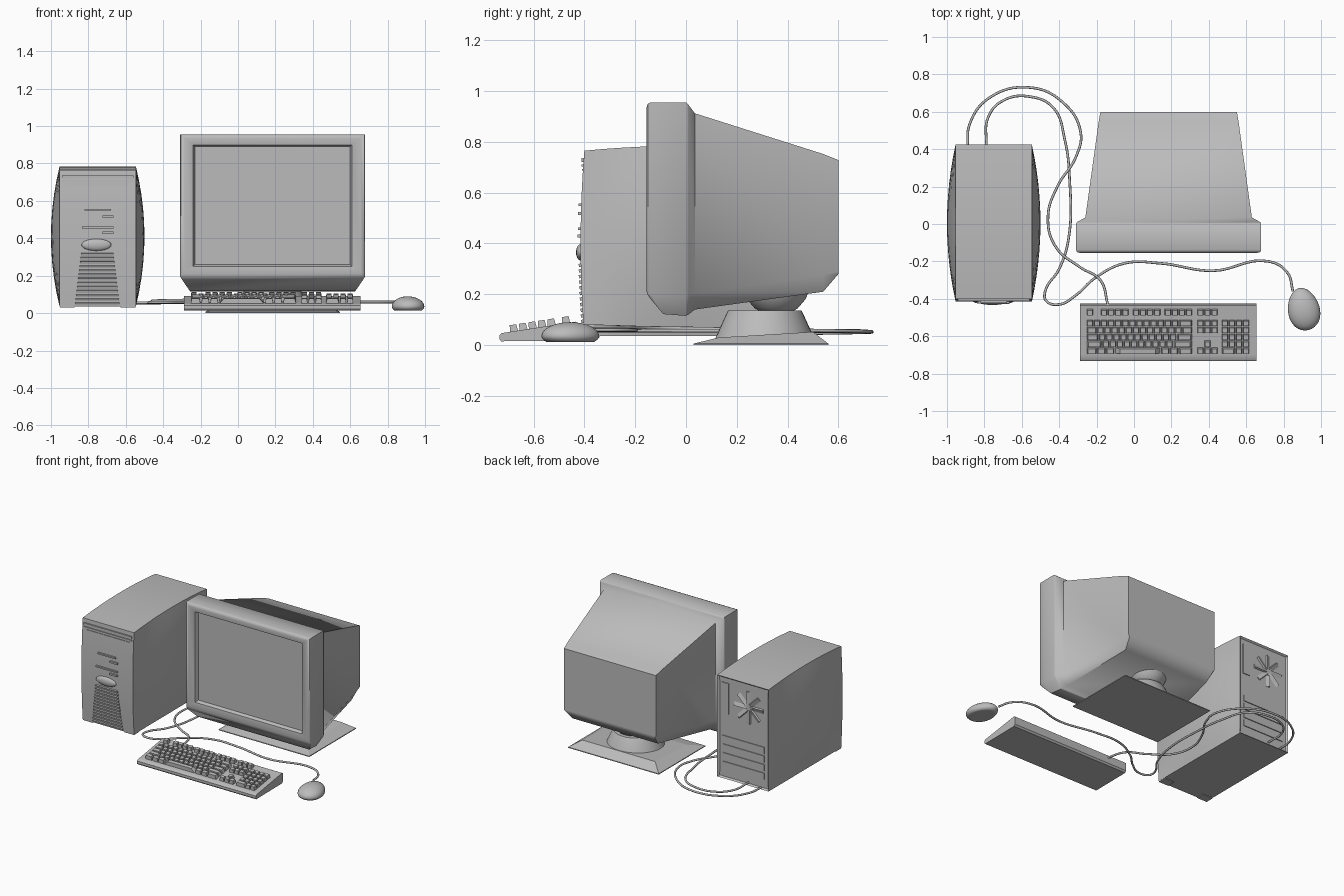
import bpy, bmesh, math
from mathutils import Vector, Matrix

if "Cube" in bpy.data.objects:
    bpy.data.objects.remove(bpy.data.objects["Cube"])

grey = bpy.data.materials.new("casing_grey")
grey.use_nodes = True
grey.diffuse_color = (0.5, 0.5, 0.5, 1)
grey.node_tree.nodes["Principled BSDF"].inputs["Base Color"].default_value = (0.5, 0.5, 0.5, 1)


def finish(name, bm, angle=None):
    """Turn a bmesh into a named grey object, smooth below the given angle."""
    bmesh.ops.recalc_face_normals(bm, faces=bm.faces)
    mesh = bpy.data.meshes.new(name)
    bm.to_mesh(mesh)
    bm.free()
    mesh.materials.append(grey)
    obj = bpy.data.objects.new(name, mesh)
    bpy.context.scene.collection.objects.link(obj)
    if angle:
        bpy.ops.object.select_all(action='DESELECT')
        obj.select_set(True)
        bpy.context.view_layer.objects.active = obj
        bpy.ops.object.shade_smooth_by_angle(angle=math.radians(angle))
    return obj


def add_box(bm, centre, size, taper=1.0, rot=None):
    """Box whose top face is scaled by taper."""
    verts = bmesh.ops.create_cube(bm, size=1)["verts"]
    for v in verts:
        s = taper if v.co.z > 0 else 1
        p = Vector((v.co.x * size[0] * s, v.co.y * size[1] * s, v.co.z * size[2]))
        v.co = (rot @ p if rot else p) + Vector(centre)


def loft(bm, rings, caps=True):
    """Skin closed rings of equal length; cap rows join mirrored points."""
    rows = [[bm.verts.new(p) for p in r] for r in rings]
    n = len(rows[0])
    for a, b in zip(rows, rows[1:]):
        for i in range(n):
            j = (i + 1) % n
            bm.faces.new((a[i], a[j], b[j], b[i]))
    ends = []
    for row in (rows[0], rows[-1]) if caps else ():
        ends.append([bm.faces.new((row[i], row[i + 1], row[n - 2 - i], row[n - 1 - i]))
                     for i in range(n // 2 - 1)])
    return ends


def lathe(name, x, y, profile, angle=40, steps=40):
    bm = bmesh.new()
    rings = [[(x + r * math.cos(t * math.tau / steps), y + r * math.sin(t * math.tau / steps), z)
              for t in range(steps)] for r, z in profile]
    loft(bm, rings)
    return finish(name, bm, angle)


# Monitor housing: rings from the screen outwards, then over the bezel to the back
MX = 0.185


def monitor_ring(y, half, top, mid, low, low_half, back=0):
    return [(MX + half, y, top), (MX + half, y + back, mid), (MX + low_half, y, low),
            (MX - low_half, y, low), (MX - half, y + back, mid), (MX - half, y, top)]


bm = bmesh.new()
loft(bm, [
    monitor_ring(-0.122, 0.415, 0.890, 0.268, 0.260, 0.415),
    monitor_ring(-0.145, 0.425, 0.900, 0.258, 0.250, 0.425),
    monitor_ring(-0.155, 0.470, 0.935, 0.222, 0.210, 0.470),
    monitor_ring(-0.150, 0.490, 0.950, 0.205, 0.195, 0.485),
    monitor_ring(-0.138, 0.495, 0.955, 0.198, 0.180, 0.485),
    monitor_ring(-0.090, 0.495, 0.955, 0.198, 0.122, 0.445),
    monitor_ring(0.000, 0.495, 0.955, 0.198, 0.115, 0.440),
    monitor_ring(0.010, 0.490, 0.945, 0.200, 0.120, 0.440),
    monitor_ring(0.035, 0.445, 0.912, 0.205, 0.140, 0.410),
    monitor_ring(0.540, 0.375, 0.752, 0.275, 0.210, 0.340),
    monitor_ring(0.600, 0.365, 0.728, 0.290, 0.280, 0.355),
])
finish("monitor_housing", bm, 50)

# Monitor stand
bm = bmesh.new()
loft(bm, [[(MX + sx * hw, y, z) for sx, y, z in ((-1, y0, z0), (1, y0, z0), (1, y1, z1), (-1, y1, z1))]
          for hw, y0, z0, y1, z1 in ((0.36, 0.03, 0, 0.56, 0), (0.36, 0.03, 0.006, 0.56, 0.006),
                                     (0.29, 0.13, 0.030, 0.50, 0.052))])
finish("stand_base", bm)
lathe("stand_pedestal", MX, 0.31, [(0.195, 0.025), (0.18, 0.06), (0.148, 0.13), (0.143, 0.137)])
lathe("stand_swivel", MX, 0.355, [(0.06, 0.13), (0.085, 0.145), (0.115, 0.18), (0.13, 0.215)])

# Tower case: bowed sides, top and front
TX, Y0, Y1, Z0, Z1 = -0.75, -0.40, 0.425, 0.035, 0.765


def front_y(z):
    n = 2 * (z - Z0) / (Z1 - Z0) - 1
    return Y0 - 0.015 * (1 - n * n)


LEVELS, SECTIONS = 10, 12
rings = []
for s in range(SECTIONS + 1):
    t = s / SECTIONS
    ring = []
    for k in range(LEVELS + 1):
        u = k / LEVELS
        by = 1 - (2 * t - 1) ** 2
        bz = 1 - (2 * u - 1) ** 2
        z = Z0 + u * (Z1 + 0.02 * by - Z0)
        y = front_y(z) * (1 - t) + Y1 * t
        ring.append((0.204 + 0.046 * by * bz, y, z))
    rings.append([(TX + w, y, z) for w, y, z in ring] + [(TX - w, y, z) for w, y, z in reversed(ring)])
bm = bmesh.new()
back = loft(bm, rings)[1]
bmesh.ops.recalc_face_normals(bm, faces=bm.faces)
bmesh.ops.inset_region(bm, faces=back, thickness=0.014, depth=-0.012)
finish("tower_case", bm, 40)

# Tower front: bay door, drive slots, buttons and feet
bm = bmesh.new()
for x, z, w, h, d in ((TX, 0.728, 0.38, 0.016, 0.016), (TX, 0.706, 0.38, 0.008, 0.012),
                      (TX, 0.690, 0.34, 0.004, 0.008), (TX, 0.553, 0.14, 0.010, 0.022),
                      (-0.695, 0.517, 0.06, 0.012, 0.024), (TX, 0.457, 0.17, 0.010, 0.022),
                      (-0.695, 0.430, 0.06, 0.012, 0.024)):
    add_box(bm, (x, front_y(z), z), (w, d, h))
for side in (-1, 1):
    add_box(bm, (TX + side * 0.163, -0.37, 0.04), (0.08, 0.06, 0.02))
finish("tower_front_details", bm)

bm = bmesh.new()
bmesh.ops.create_uvsphere(bm, u_segments=24, v_segments=12, radius=1,
                          matrix=Matrix.Translation((-0.757, front_y(0.365), 0.365))
                          @ Matrix.Diagonal((0.08, 0.018, 0.032, 1)))
finish("power_button", bm, 60)

# Vent slats widening towards the floor
bm = bmesh.new()
SLATS = 13
for i in range(SLATS):
    u = i / (SLATS - 1)
    z = 0.315 - 0.265 * u
    add_box(bm, (-0.752, front_y(z), z), (0.175 + 0.062 * u, 0.016, 0.013),
            rot=Matrix.Rotation(0.3, 3, 'X'))
finish("vent_slats", bm)

# Tower back: fan, connector plate and expansion slots
bm = bmesh.new()
PANEL = Y1 - 0.012
FAN = Vector((-0.79, PANEL, 0.59))
for i in range(8):
    rot = Matrix.Rotation(i * math.tau / 8, 3, 'Y')
    add_box(bm, FAN + rot @ Vector((0.065, 0, 0)), (0.1, 0.012, 0.028),
            rot=rot @ Matrix.Rotation(0.4, 3, 'X'))
add_box(bm, FAN, (0.05, 0.016, 0.05), rot=Matrix.Rotation(math.pi / 4, 3, 'Y'))
finish("fan_blades", bm)
bm = bmesh.new()
add_box(bm, (-0.605, PANEL, 0.61), (0.055, 0.012, 0.22))
for i in range(4):
    add_box(bm, (TX, PANEL, 0.13 + i * 0.062), (0.33, 0.012, 0.045))
finish("back_slots", bm)

# Keyboard body: side profile swept across
profile = [(-0.728, 0.015), (-0.733, 0.022), (-0.733, 0.040), (-0.725, 0.047), (-0.70, 0.051),
           (-0.435, 0.092), (-0.427, 0.088), (-0.425, 0.03), (-0.435, 0.018)]
bm = bmesh.new()
rows = [[bm.verts.new((x, y, z)) for y, z in profile] for x in (-0.29, 0.655)]
for i in range(len(profile)):
    j = (i + 1) % len(profile)
    bm.faces.new((rows[0][i], rows[0][j], rows[1][j], rows[1][i]))
for row in rows:
    bm.faces.new(row)
body = finish("keyboard_body", bm, 35)

# Keys laid out in rows of unit widths; negative widths are gaps
PITCH = 0.0379
tilt = Matrix.Rotation(math.atan2(0.041, 0.265), 3, 'X')
bm = bmesh.new()


def key_row(x, y, widths):
    for w in widths:
        if w > 0:
            z = 0.051 + (y + 0.70) * 0.155 + 0.011
            add_box(bm, (x + w * PITCH / 2, y, z), (w * PITCH - 0.004, 0.033, 0.030), 0.78, tilt)
        x += abs(w) * PITCH


main = [[1] * 13 + [2], [1.5] + [1] * 12 + [1.5], [1.75] + [1] * 11 + [2.25],
        [2.25] + [1] * 10 + [2.75], [1.5, 1.25, 1.25, 6.5, 1.25, 1.25, 2]]
navigation = [[1] * 3, [1] * 3, [], [-1, 1], [1] * 3]
numbers = [[1] * 4, [1] * 4, [1] * 4, [1] * 4, [2, 1, 1]]
for r in range(5):
    y = -0.53 - r * 0.0372
    key_row(-0.255, y, main[r])
    key_row(0.336, y, navigation[r])
    key_row(0.467, y, numbers[r])
key_row(-0.255, -0.473, [1, -1] + ([1] * 4 + [-0.5]) * 3)
key_row(0.336, -0.473, [1] * 3)
finish("keyboard_keys", bm)

# Mouse: egg shape with a flattened underside
bm = bmesh.new()
bmesh.ops.create_uvsphere(bm, u_segments=32, v_segments=16, radius=1)
spin = Matrix.Rotation(math.radians(12), 3, 'Z')
for v in bm.verts:
    p = v.co.copy()
    width = 0.085 * (1 - 0.12 * p.y)
    p = Vector((p.x * width, p.y * 0.115, p.z * 0.055 if p.z > 0 else max(p.z * 0.04, -0.022)))
    v.co = spin @ p + Vector((0.907, -0.455, 0.035))
finish("mouse", bm, 60)


# Cables
def cable(name, points, z_start, z_end):
    curve = bpy.data.curves.new(name, 'CURVE')
    curve.dimensions = '3D'
    curve.bevel_depth = 0.007
    curve.bevel_resolution = 2
    curve.resolution_u = 8
    spline = curve.splines.new('BEZIER')
    spline.bezier_points.add(len(points) - 1)
    for i, (bp, (x, y)) in enumerate(zip(spline.bezier_points, points)):
        bp.co = (x, y, z_start + (z_end - z_start) * i / (len(points) - 1))
        bp.handle_left_type = bp.handle_right_type = 'AUTO'
    temp = bpy.data.objects.new(name + "_path", curve)
    bpy.context.scene.collection.objects.link(temp)
    bpy.context.view_layer.update()
    mesh = bpy.data.meshes.new_from_object(temp.evaluated_get(bpy.context.evaluated_depsgraph_get()))
    bpy.data.objects.remove(temp)
    bm = bmesh.new()
    bm.from_mesh(mesh)
    finish(name, bm, 60)


cable("mouse_cable", [(-0.79, 0.42), (-0.78, 0.57), (-0.70, 0.66), (-0.55, 0.68), (-0.43, 0.62),
                      (-0.37, 0.45), (-0.345, 0.25), (-0.35, -0.08), (-0.40, -0.24), (-0.475, -0.36),
                      (-0.47, -0.41), (-0.40, -0.43), (-0.31, -0.38), (-0.21, -0.29), (-0.05, -0.21),
                      (0.14, -0.21), (0.42, -0.25), (0.72, -0.20), (0.82, -0.26), (0.85, -0.36)],
      0.055, 0.06)
cable("keyboard_cable", [(-0.89, 0.42), (-0.88, 0.53), (-0.78, 0.67), (-0.56, 0.73), (-0.38, 0.65),
                         (-0.285, 0.49), (-0.31, 0.36), (-0.41, 0.20), (-0.46, 0.04), (-0.42, -0.12),
                         (-0.29, -0.23), (-0.18, -0.30), (-0.14, -0.43)], 0.045, 0.075)
